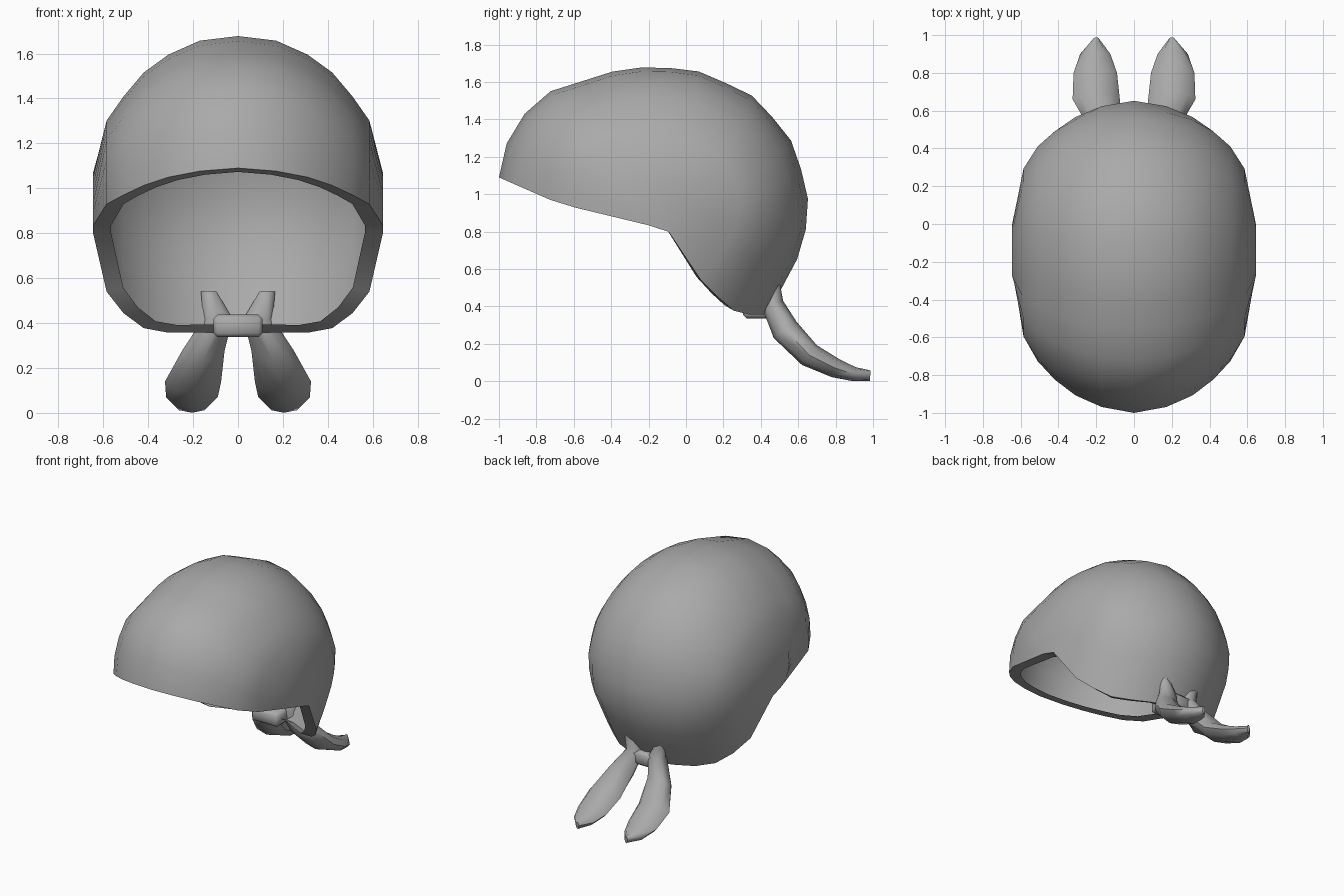
import bpy, bmesh, math
from mathutils import Vector

if "Cube" in bpy.data.objects:
    bpy.data.objects.remove(bpy.data.objects["Cube"])

cloth = bpy.data.materials.new("grey cloth")
cloth.diffuse_color = (0.40, 0.40, 0.40, 1)
cloth.use_nodes = True
cloth.node_tree.nodes["Principled BSDF"].inputs["Base Color"].default_value = cloth.diffuse_color


def finish(name, bm, angle=50, recalc=True):
    if recalc:
        bmesh.ops.recalc_face_normals(bm, faces=bm.faces)
    me = bpy.data.meshes.new(name)
    bm.to_mesh(me)
    bm.free()
    me.materials.append(cloth)
    ob = bpy.data.objects.new(name, me)
    bpy.context.collection.objects.link(ob)
    bpy.ops.object.select_all(action='DESELECT')
    ob.select_set(True)
    bpy.context.view_layer.objects.active = ob
    bpy.ops.object.shade_smooth_by_angle(angle=math.radians(angle))
    return ob


def skin(bm, rings, closed=True):
    """Bridge successive rings or strips and cap both ends."""
    vs = [[bm.verts.new(p) for p in r] for r in rings]
    n = len(vs[0])
    for a, b in zip(vs, vs[1:]):
        for i in range(n if closed else n - 1):
            j = (i + 1) % n
            bm.faces.new((a[i], a[j], b[j], b[i]))
    bm.faces.new(vs[0])
    bm.faces.new(vs[-1])


# Cap: side outline shrunk towards a hub on each side, each slice ending at the rim
HUB = (-0.13, 0.95)
outline = [(-1, 1.09), (-.95, 1.31), (-.79, 1.53), (-.38, 1.66), (-.18, 1.685),
           (.06, 1.66), (.34, 1.54), (.55, 1.32), (.655, 1.02), (.635, .73),
           (.46, .40), (.30, .12), (0, 0), (-.5, .2), (-.88, .6), (-.99, .9)]
rim = [(-1, 1.09), (-.68, .95), (-.1, .81), (.1, .51), (.28, .357), (1, .357)]


def outline_point(a):
    """Offset from the hub to the outline in direction a."""
    dy, dz = math.cos(a), math.sin(a)
    best = 0
    for (y0, z0), (y1, z1) in zip(outline, outline[1:] + outline[:1]):
        py, pz, ey, ez = y0 - HUB[0], z0 - HUB[1], y1 - y0, z1 - z0
        den = dy * ez - dz * ey
        if abs(den) > 1e-9:
            r = (py * ez - pz * ey) / den
            u = (py * dz - pz * dy) / den
            if r > 0 and -1e-6 <= u <= 1 + 1e-6:
                best = max(best, r)
    return best * dy, best * dz


def rim_height(y, part):
    return max(z0 + (z1 - z0) * (y - y0) / (y1 - y0) for (y0, z0), (y1, z1) in part)


segs = list(zip(rim, rim[1:]))


def rim_angle(end, part, sy, sz):
    """Direction in which a slice meets the rim, searching down from the crown."""
    lo, hi = math.pi / 2, end
    for _ in range(30):
        mid = (lo + hi) / 2
        y, z = outline_point(mid)
        if HUB[1] + z * sz > rim_height(HUB[0] + y * sy, part):
            lo = mid
        else:
            hi = mid
    return lo


half = [(.645, .17, .165), (.585, .54, .485), (.51, .69, .63), (.42, .80, .775),
        (.31, .895, .885), (.17, .965, .972)]
slices = [(-x, a, b) for x, a, b in half] + [(0, 1, 1)] + half[::-1]
STEPS = 18
strips = []
for x, sy, sz in slices:
    a0 = rim_angle(math.pi * 1.5, segs[:2], sy, sz)
    a1 = rim_angle(-math.pi / 2, segs[2:], sy, sz)
    pts = [outline_point(a0 + (a1 - a0) * i / STEPS) for i in range(STEPS + 1)]
    strips.append([(x, HUB[0] + y * sy, HUB[1] + z * sz) for y, z in pts])
bm = bmesh.new()
skin(bm, strips, closed=False)
bmesh.ops.recalc_face_normals(bm, faces=bm.faces)
bm.normal_update()

# Hem: the rim turned inwards
edges = [e for e in bm.edges if e.is_boundary]
inward = {tuple(v.co): -v.normal * .08 for e in edges for v in e.verts}
new = bmesh.ops.extrude_edge_only(bm, edges=edges)["geom"]
for v in [g for g in new if isinstance(g, bmesh.types.BMVert)]:
    v.co += inward[tuple(v.co)]
finish("cap", bm)

# Knot wrapped around the back of the rim
bm = bmesh.new()
bmesh.ops.create_cube(bm, size=1)
for v in bm.verts:
    v.co = Vector((v.co.x * .22, .41 + v.co.y * .21, .387 + v.co.z * .1))
bmesh.ops.bevel(bm, geom=bm.edges[:], offset=.018, segments=1, affect='EDGES')
finish("knot", bm)

# Two tied tails: x, y, z, half width, half thickness
path = [(.13, .485, .54, .035, .015), (.09, .46, .42, .065, .06), (.155, .53, .275, .095, .075),
        (.20, .66, .14, .125, .066), (.205, .80, .07, .115, .052),
        (.205, .90, .038, .08, .038), (.2, .985, .03, .012, .028)]
for side, label in ((-1, "left"), (1, "right")):
    rings = []
    for i, (x, y, z, w, t) in enumerate(path):
        p, q = path[max(i - 1, 0)], path[min(i + 1, len(path) - 1)]
        n = Vector((0, p[2] - q[2], q[1] - p[1])).normalized()
        rings.append([(side * (x + w * math.cos(k * math.pi / 4)),
                       y + n.y * t * math.sin(k * math.pi / 4),
                       z + n.z * t * math.sin(k * math.pi / 4)) for k in range(8)])
    bm = bmesh.new()
    skin(bm, rings)
    finish(label + "_tail", bm)
